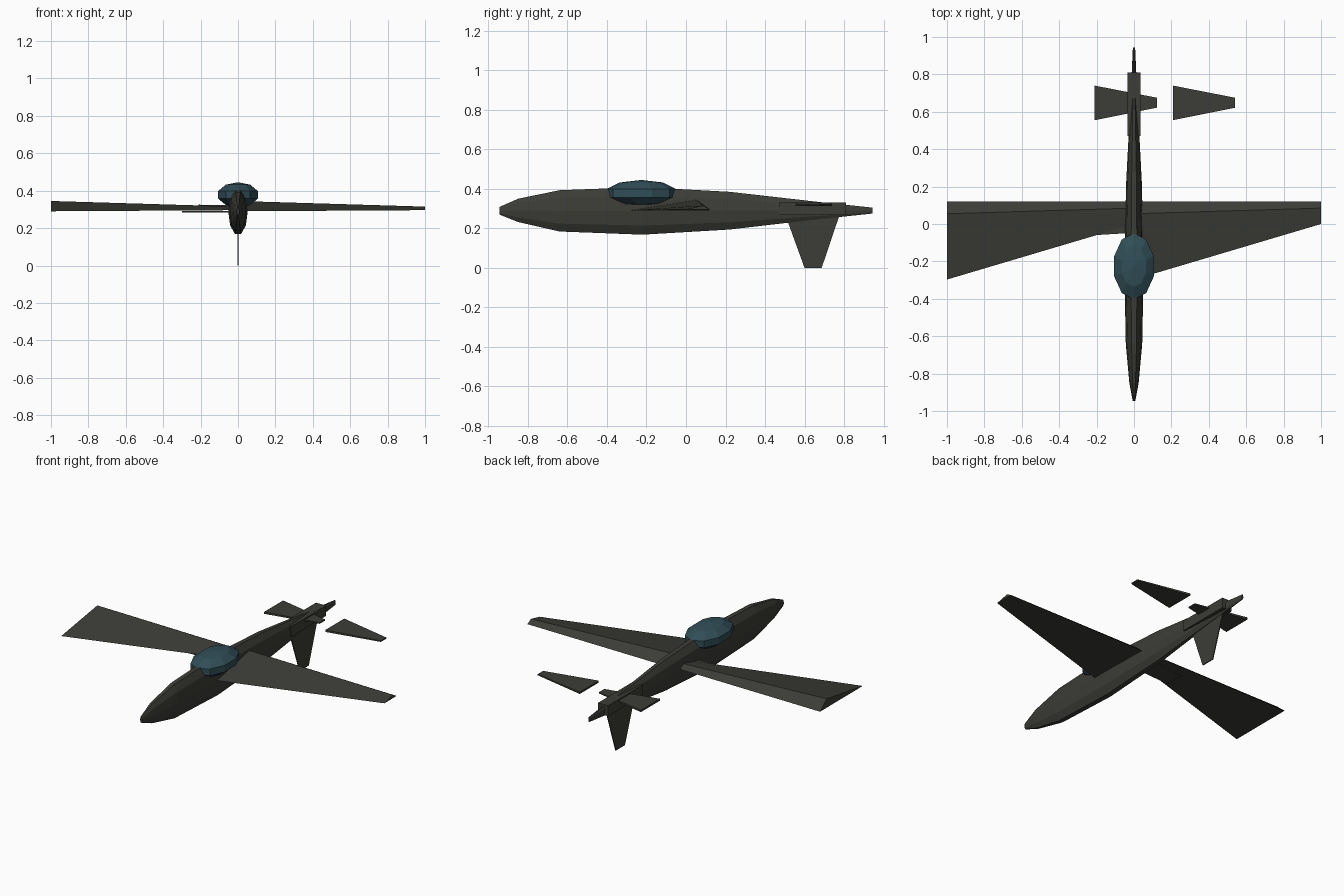
import bpy, bmesh, math
from mathutils import Matrix

if "Cube" in bpy.data.objects:
    bpy.data.objects.remove(bpy.data.objects["Cube"])


def material(name, rgb):
    m = bpy.data.materials.new(name)
    m.diffuse_color = (*rgb, 1)
    m.use_nodes = True
    m.node_tree.nodes["Principled BSDF"].inputs["Base Color"].default_value = m.diffuse_color
    return m


BODY = material("dark_grey", (0.045, 0.045, 0.038))
GLASS = material("dark_teal", (0.03, 0.075, 0.095))


def finish(name, bm, mat=BODY):
    bmesh.ops.recalc_face_normals(bm, faces=bm.faces)
    me = bpy.data.meshes.new(name)
    bm.to_mesh(me)
    bm.free()
    me.materials.append(mat)
    ob = bpy.data.objects.new(name, me)
    bpy.context.collection.objects.link(ob)
    return ob


def loft(name, sections, mat=BODY):
    """Skin a closed solid through cross-sections with equal point counts."""
    bm = bmesh.new()
    rings = [[bm.verts.new(p) for p in s] for s in sections]
    n = len(rings[0])
    for a, b in zip(rings, rings[1:]):
        for i in range(n):
            j = (i + 1) % n
            bm.faces.new((a[i], a[j], b[j], b[i]))
    bm.faces.new(rings[0])
    bm.faces.new(rings[-1])
    return finish(name, bm, mat)


def box_section(x, y0, y1, z0, z1):
    return [(x, y0, z0), (x, y1, z0), (x, y1, z1), (x, y0, z1)]


# Fuselage: tall, narrow ten-sided hull (y, half width, bottom, top)
hull = [(-0.945, 0.007, 0.270, 0.308), (-0.85, 0.025, 0.232, 0.350),
        (-0.64, 0.044, 0.184, 0.393), (-0.22, 0.052, 0.168, 0.409),
        (0.22, 0.042, 0.194, 0.385), (0.66, 0.019, 0.245, 0.335),
        (0.945, 0.006, 0.275, 0.305)]
sections = []
for y, w, lo, hi in hull:
    r = (hi - lo) / 2 / math.cos(math.radians(18))
    angles = [math.radians(36 * i) for i in range(10)]
    sections.append([(w * math.cos(a), y, (lo + hi) / 2 + r * math.sin(a)) for a in angles])
loft("fuselage", sections)

# Canopy: squashed faceted sphere
bm = bmesh.new()
bmesh.ops.create_uvsphere(bm, u_segments=10, v_segments=5, radius=1)
bm.transform(Matrix.Translation((0, -0.226, 0.378)) @ Matrix.Diagonal((0.117, 0.186, 0.067, 1)))
finish("canopy", bm, GLASS)

# Wings: wedge section tapering toward +x, both pointing the same way
for name, x in (("left_wing", -1), ("right_wing", 0)):
    loft(name, [[(x, -0.297, 0.290), (x, 0.055, 0.345), (x, 0.12, 0.290)],
                [(x + 1, 0.0, 0.296), (x + 1, 0.085, 0.315), (x + 1, 0.12, 0.296)]])

# Thin plate under the left wing root
loft("wing_root_plate", [box_section(-0.3, -0.065, 0.05, 0.284, 0.291),
                         box_section(0.0, -0.047, 0.08, 0.284, 0.291)])

# Tail block around the rear fuselage
loft("tail_block", [box_section(x, 0.47, 0.81, 0.268, 0.332) for x in (-0.034, 0.034)])

# Tailplanes: thin tapered plates, again pointing the same way
for name, x in (("left_tailplane", -0.21), ("right_tailplane", 0.208)):
    loft(name, [box_section(x, 0.555, 0.74, 0.313, 0.325),
                box_section(x + 0.333, 0.622, 0.675, 0.315, 0.322)])

# Fin hanging below the tail
loft("tail_fin", [[(x, 0.495, 0.29), (x, 0.785, 0.29), (x, 0.687, 0.0), (x, 0.6, 0.0)]
                  for x in (-0.003, 0.003)])
